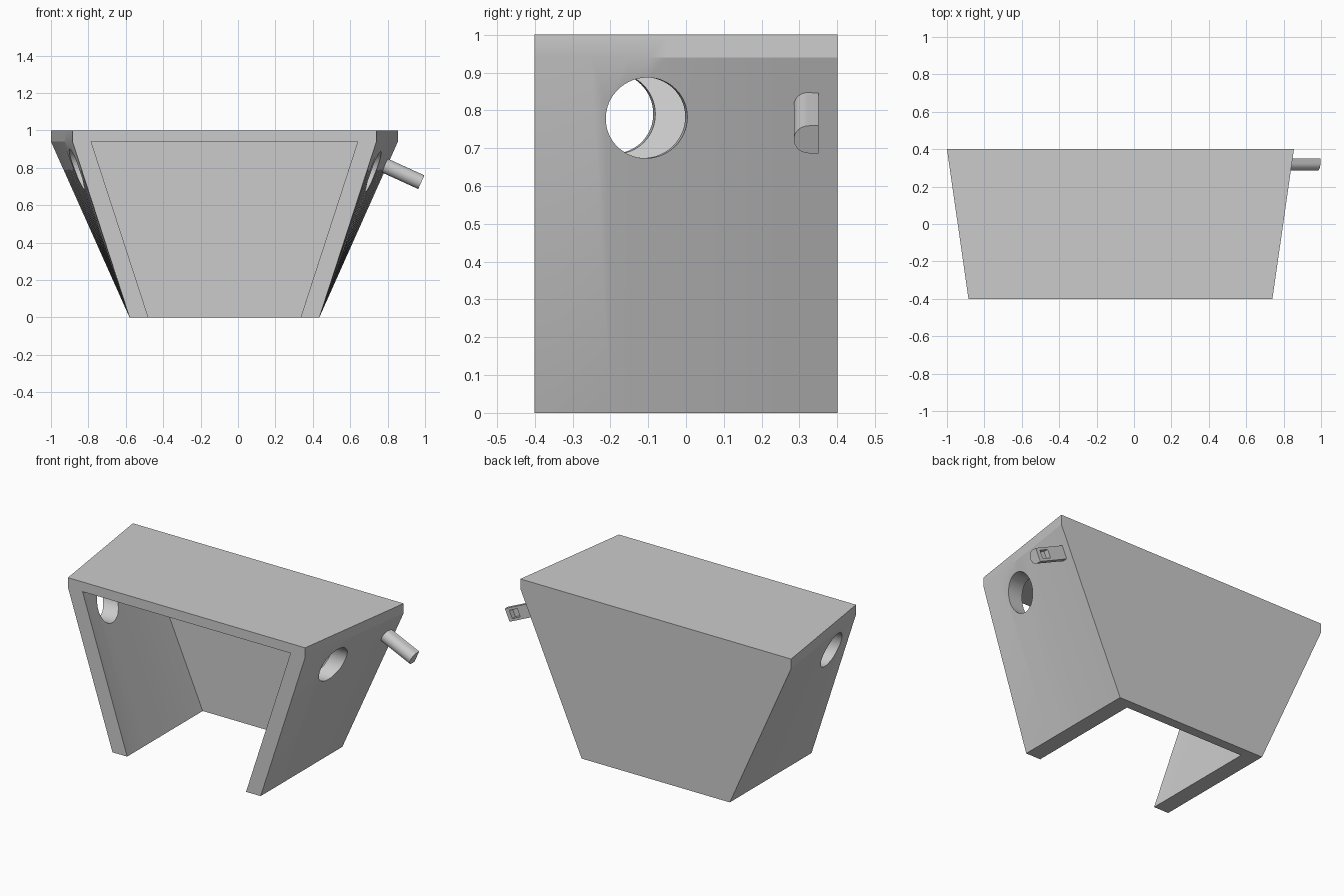
import bpy, bmesh
from math import radians, pi, cos, sin
from mathutils import Vector

if "Cube" in bpy.data.objects:
    bpy.data.objects.remove(bpy.data.objects["Cube"])

CX = -0.0725          # centre of the shell in x
RIM = 0.94            # height where the leaning sides turn vertical


def loft(name, sections):
    """Skin a list of equal-length point loops and cap both ends."""
    bm = bmesh.new()
    rings = [[bm.verts.new(p) for p in s] for s in sections]
    n = len(rings[0])
    for a, b in zip(rings, rings[1:]):
        for i in range(n):
            j = (i + 1) % n
            bm.faces.new((a[i], a[j], b[j], b[i]))
    bm.faces.new(rings[0])
    bm.faces.new(rings[-1])
    bmesh.ops.recalc_face_normals(bm, faces=bm.faces)
    me = bpy.data.meshes.new(name)
    bm.to_mesh(me)
    bm.free()
    ob = bpy.data.objects.new(name, me)
    bpy.context.collection.objects.link(ob)
    return ob


def cut(ob, cutter):
    """Subtract the cutter and throw it away."""
    cutter.hide_render = True
    m = ob.modifiers.new("cut", 'BOOLEAN')
    m.operation, m.solver, m.object = 'DIFFERENCE', 'EXACT', cutter
    bpy.context.view_layer.objects.active = ob
    bpy.ops.object.modifier_apply(modifier=m.name)
    bpy.data.objects.remove(cutter)


def tapered(name, y0, y1, base, levels, steps=16):
    """Twisted tapered block: sides lean out more toward the back."""
    sections = []
    for i in range(steps + 1):
        y = y0 + (y1 - y0) * i / steps
        lean = 0.3625 + 0.14375 * y
        half = [(base + lean * min(z, RIM) / RIM, z) for z in levels]
        sections.append([(CX + w, y, z) for w, z in half] +
                        [(CX - w, y, z) for w, z in reversed(half)])
    return loft(name, sections)


# Shell, hollow and open at the front and bottom
shell = tapered("shell", -0.4, 0.4, 0.5075, (0, RIM, 1))
cut(shell, tapered("cavity_cutter", -0.5, 0.34, 0.4075, (-0.1, RIM)))

# Round hole bored through both side walls, slightly askew
a, b = Vector((0.73, -0.104, 0.78)), Vector((-0.86, -0.193, 0.793))
bpy.ops.mesh.primitive_cylinder_add(vertices=64, radius=0.107, depth=2.4,
                                    location=(a + b) / 2)
bore = bpy.context.object
bore.rotation_euler = (a - b).to_track_quat('Z', 'Y').to_euler()
cut(shell, bore)

# Peg on the right wall: rounded front, flat back, square to the wall
profile = [(0.03, -0.04), (0.03, 0.04)]
profile += [(0.005 - 0 - 0.04 * sin(pi * i / 20), 0.04 * cos(pi * i / 20))
            for i in range(21)]
peg = loft("peg", [[(u, y, z) for y, z in profile] for u in (0, 0.222)])

# Small pocket in the flat side of the peg
bpy.ops.mesh.primitive_cube_add(size=1, location=(0.165, 0.03, 0))
pocket = bpy.context.object
pocket.scale = (0.06, 0.06, 0.05)
cut(peg, pocket)
peg.location = (0.778, 0.32, 0.815)
peg.rotation_euler = (0, radians(24.5), 0)

# Smooth the curves and keep the corners crisp
for ob in (shell, peg):
    bpy.ops.object.select_all(action='DESELECT')
    ob.select_set(True)
    bpy.context.view_layer.objects.active = ob
    bpy.ops.object.shade_smooth_by_angle(angle=radians(20))
